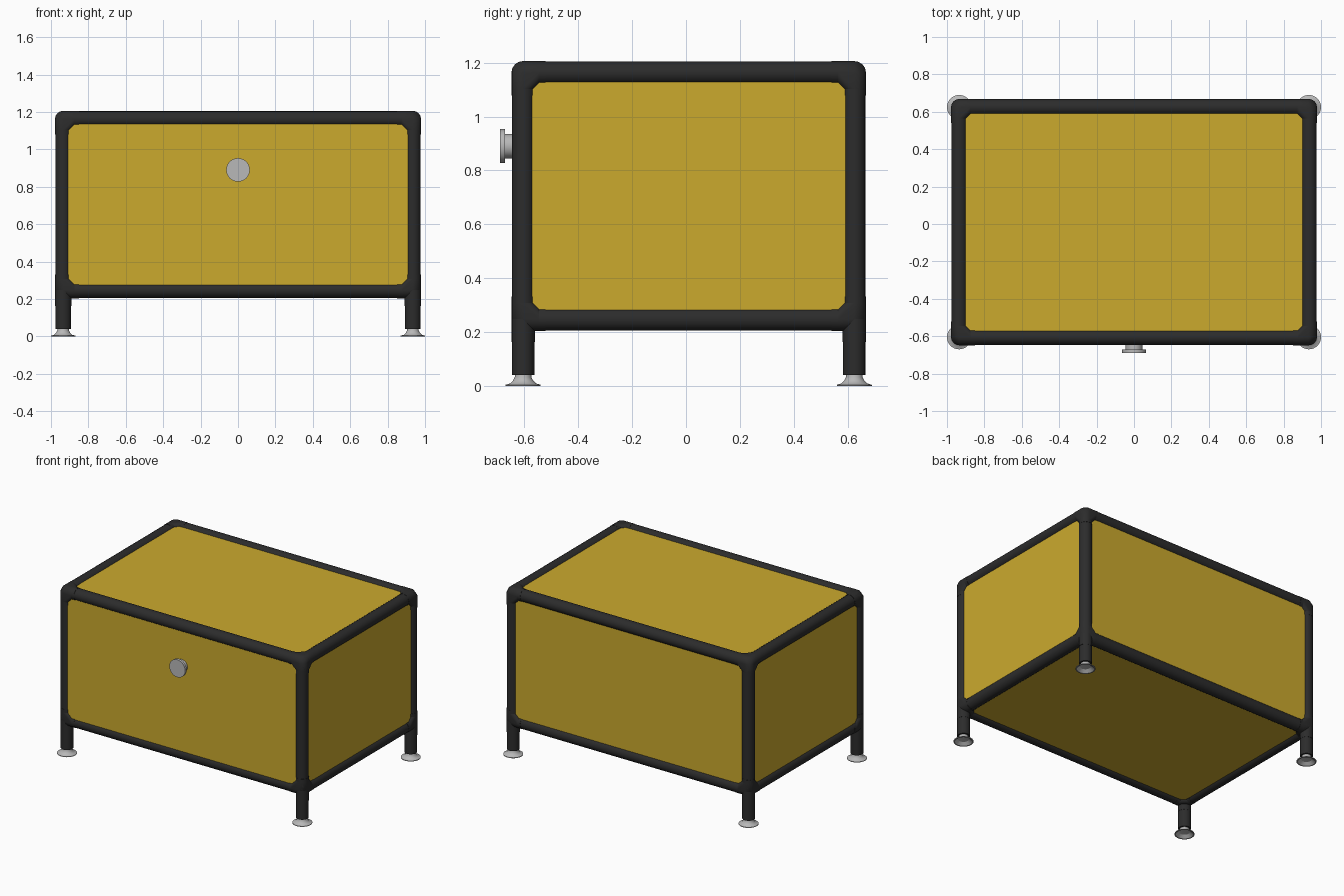
import bpy, bmesh, math
from mathutils import Vector

cube = bpy.data.objects.get("Cube")
if cube:
    bpy.data.objects.remove(cube, do_unlink=True)


def material(name, rgb):
    mat = bpy.data.materials.new(name)
    mat.use_nodes = True
    mat.diffuse_color = (*rgb, 1)
    mat.node_tree.nodes["Principled BSDF"].inputs["Base Color"].default_value = (*rgb, 1)
    return mat


YELLOW = material("mustard yellow", (0.6, 0.4, 0.027))
BLACK = material("charcoal black", (0.025, 0.025, 0.025))
METAL = material("brushed metal", (0.48, 0.48, 0.48))

# Frame centre lines
PX, PY, CY = 0.935, 0.615, 0.01
LOW, HIGH = 0.2475, 1.1625
TUBE_R, SLEEVE_R, SLEEVE_LEN = 0.042, 0.0435, 0.084
SIDES = 16


def finish(name, bm, mat, smooth=True):
    bmesh.ops.recalc_face_normals(bm, faces=bm.faces[:])
    mesh = bpy.data.meshes.new(name)
    bm.to_mesh(mesh)
    bm.free()
    mesh.materials.append(mat)
    ob = bpy.data.objects.new(name, mesh)
    bpy.context.collection.objects.link(ob)
    if smooth:
        bpy.ops.object.select_all(action='DESELECT')
        ob.select_set(True)
        bpy.context.view_layer.objects.active = ob
        bpy.ops.object.shade_smooth_by_angle(angle=math.radians(30))
    return ob


def ring(bm, centre, axis, r, sides=SIDES):
    """A circle of vertices around an axis-aligned direction."""
    u = Vector((axis[1], axis[2], axis[0]))
    v = Vector(axis).cross(u)
    turns = [2 * math.pi * i / sides for i in range(sides)]
    return [bm.verts.new(Vector(centre) + r * (u * math.cos(a) + v * math.sin(a))) for a in turns]


def lathe(bm, base, axis, profile, sides=SIDES):
    """Rings of (radius, distance) joined along an axis and capped."""
    base, axis = Vector(base), Vector(axis)
    rings = [ring(bm, base + axis * d, axis, r, sides) for r, d in profile]
    for a, b in zip(rings, rings[1:]):
        for i in range(sides):
            j = (i + 1) % sides
            bm.faces.new((a[i], a[j], b[j], b[i]))
    bm.faces.new(rings[0])
    bm.faces.new(rings[-1])


def tube(name, start, axis, length):
    bm = bmesh.new()
    lathe(bm, start, axis, [(TUBE_R, 0), (TUBE_R, length)])
    finish(name, bm, BLACK)


def corner(name, centre, directions, legs):
    """A chamfered elbow block with a sleeve along every tube."""
    bm = bmesh.new()
    for d in directions:
        for dist in (0, 0.06):
            ring(bm, Vector(centre) + Vector(d) * dist, d, SLEEVE_R)
    hull = bmesh.ops.convex_hull(bm, input=bm.verts[:])
    loose = [v for v in bm.verts if not v.link_faces]
    bmesh.ops.delete(bm, geom=loose, context='VERTS')
    for d in directions + legs:
        lathe(bm, centre, d, [(SLEEVE_R, 0), (SLEEVE_R, SLEEVE_LEN)])
    finish(name, bm, BLACK)


def panel(name, centre, size):
    bm = bmesh.new()
    bmesh.ops.create_cube(bm, size=1)
    bmesh.ops.scale(bm, vec=size, verts=bm.verts)
    bmesh.ops.translate(bm, vec=centre, verts=bm.verts)
    finish(name, bm, YELLOW, smooth=False)


# Posts, feet and corner connectors
foot_profile = [(0.02, 0.02), (0.035, 0.018), (0.058, 0), (0.065, 0), (0.065, 0.004),
                (0.048, 0.009), (0.037, 0.02), (0.031, 0.032), (0.03, 0.045)]
for sx, side in ((-1, "right"), (1, "left")):
    for sy, end in ((-1, "front"), (1, "back")):
        x, y = sx * PX, CY + sy * PY
        label = f"{end}_{side}"
        tube(f"{label}_post", (x, y, 0.04), (0, 0, 1), HIGH - 0.04)
        bm = bmesh.new()
        lathe(bm, (x, y, 0), (0, 0, 1), foot_profile, 32)
        finish(f"{label}_foot", bm, METAL)
        inward = [(-sx, 0, 0), (0, -sy, 0)]
        corner(f"{label}_top_connector", (x, y, HIGH), inward + [(0, 0, -1)], [])
        corner(f"{label}_bottom_connector", (x, y, LOW), inward + [(0, 0, 1)], [(0, 0, -1)])

# Horizontal rails
for z, level in ((LOW, "bottom"), (HIGH, "top")):
    for s, end in ((-1, "front"), (1, "back")):
        tube(f"{level}_{end}_rail", (-PX, CY + s * PY, z), (1, 0, 0), 2 * PX)
    for s, side in ((-1, "right"), (1, "left")):
        tube(f"{level}_{side}_rail", (s * PX, CY - PY, z), (0, 1, 0), 2 * PY)

# Panels set into the frame, slightly behind the tube faces
T = 0.012
MID, TALL = (LOW + HIGH) / 2, HIGH - LOW
OUT = 0.024 - T / 2
FRONT = 0.032
panel("drawer_front", (0, CY - PY - FRONT + T / 2, MID), (2 * PX, T, TALL))
panel("back_panel", (0, CY + PY + OUT, MID), (2 * PX, T, TALL))
for s, side in ((-1, "right"), (1, "left")):
    panel(f"{side}_panel", (s * (PX + OUT), CY, MID), (T, 2 * PY, TALL))
panel("top_panel", (0, CY, HIGH + OUT), (2 * PX, 2 * PY, T))
panel("bottom_panel", (0, CY, LOW - OUT), (2 * PX, 2 * PY, T))

# Drawer knob
bm = bmesh.new()
lathe(bm, (0, CY - PY - 0.025, 0.89), (0, -1, 0),
      [(0.045, 0), (0.045, 0.042), (0.063, 0.042), (0.063, 0.06)], 40)
finish("drawer_knob", bm, METAL)
